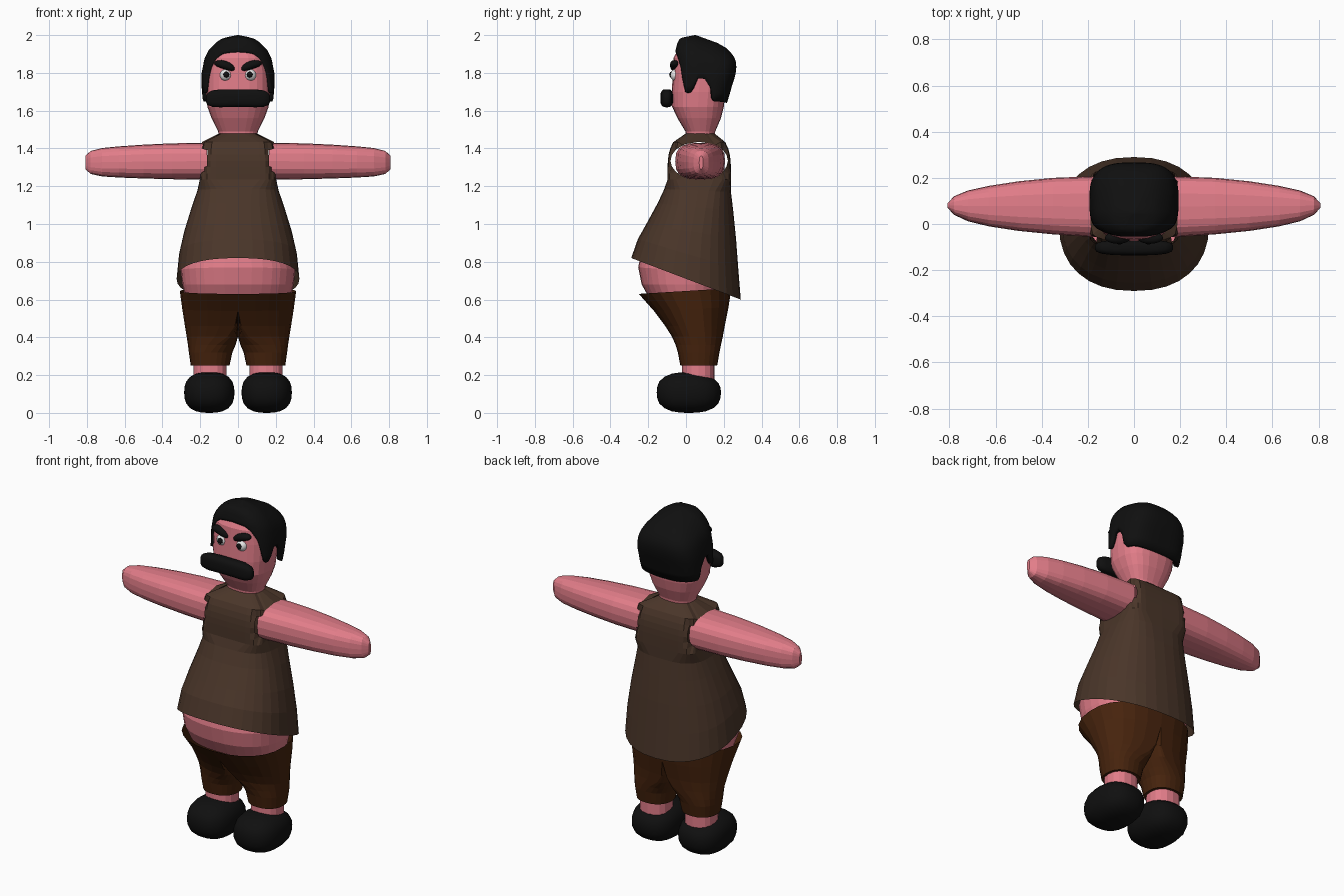
import bpy, bmesh, math
from mathutils import Vector, Matrix

if "Cube" in bpy.data.objects:
    bpy.data.objects.remove(bpy.data.objects["Cube"])


def material(name, rgb):
    m = bpy.data.materials.new(name)
    m.diffuse_color = (*rgb, 1)
    m.use_nodes = True
    m.node_tree.nodes["Principled BSDF"].inputs["Base Color"].default_value = m.diffuse_color
    return m


SKIN = material("skin pink", (0.76, 0.205, 0.25))
SHIRT = material("shirt brown", (0.068, 0.036, 0.022))
PANTS = material("trouser brown", (0.062, 0.017, 0.004))
BLACK = material("black", (0.005, 0.005, 0.005))
WHITE = material("eye white", (0.8, 0.8, 0.8))


def finish(name, bm, mat, smooth=False):
    bmesh.ops.recalc_face_normals(bm, faces=bm.faces[:])
    for f in bm.faces:
        f.smooth = smooth
    me = bpy.data.meshes.new(name)
    bm.to_mesh(me)
    bm.free()
    me.materials.append(mat)
    ob = bpy.data.objects.new(name, me)
    bpy.context.collection.objects.link(ob)
    return ob


def unit_ring(n, e):
    """Points of a rounded square (superellipse) of radius 1."""
    def p(v):
        return math.copysign(abs(v) ** (2 / e), v) if abs(v) > 1e-9 else 0.0
    return [(p(math.cos(t)), p(math.sin(t))) for t in (2 * math.pi * i / n for i in range(n))]


def loft(rings, start=False, end=False):
    bm = bmesh.new()
    loops = [[bm.verts.new(p) for p in r] for r in rings]
    n = len(loops[0])
    for a, b in zip(loops, loops[1:]):
        for i in range(n):
            j = (i + 1) % n
            bm.faces.new((a[i], a[j], b[j], b[i]))
    if start:
        bm.faces.new(loops[0][::-1])
    if end:
        bm.faces.new(loops[-1])
    return bm


def tilted_ring(yf, zf, yb, zb, w, e=2.3, n=32, cx=0):
    """Level or tilted ring given by its front point, back point and half width."""
    return [(cx + w * c, yf + (yb - yf) * (s + 1) / 2, zf + (zb - zf) * (s + 1) / 2)
            for c, s in unit_ring(n, e)]


def blob(name, centre, radii, mat, e=2.0, turn=0.0, shape=None, seg=24):
    """Rounded ellipsoid, optionally boxy, reshaped and turned about y."""
    bm = bmesh.new()
    bmesh.ops.create_uvsphere(bm, u_segments=seg, v_segments=seg // 2, radius=1)
    rot = Matrix.Rotation(turn, 3, 'Y')
    for v in bm.verts:
        k = sum(abs(c) ** e for c in v.co) ** (1 / e)
        p = v.co / k
        if shape:
            p = shape(p)
        v.co = rot @ Vector([a * b for a, b in zip(p, radii)]) + Vector(centre)
    return finish(name, bm, mat, True)


def table(rows, x):
    """Linear interpolation in rows of (x, values...)."""
    for a, b in zip(rows, rows[1:]):
        if x <= b[0]:
            f = max(0, (x - a[0]) / (b[0] - a[0]))
            return [p + (q - p) * f for p, q in zip(a[1:], b[1:])]
    return list(rows[-1][1:])


# Shirt: tilted hem, boxy chest, open arm holes
rings = [tilted_ring(*r) for r in [
    (-0.29, 0.82, 0.29, 0.60, 0.325), (-0.255, 0.92, 0.277, 0.76, 0.312),
    (-0.21, 1.0, 0.265, 0.92, 0.285), (-0.15, 1.11, 0.25, 1.07, 0.245, 2.5),
    (-0.115, 1.185, 0.238, 1.17, 0.215, 3)]]
for i in range(7):
    z = 1.235 + 0.033 * i
    inset = 0.03 * (i / 6) ** 4
    rings.append(tilted_ring(-0.098 + inset, z, 0.238 - inset, z, 0.2 - inset / 3, 6))
rings.append(tilted_ring(0.0, 1.48, 0.15, 1.48, 0.10, 2.6))
bm = loft(rings)


def hole_pos(p):
    return Vector(((p.y - 0.07) / 0.152, (p.z - 1.335) / 0.1))


gone = [f for f in bm.faces if abs(f.calc_center_median().x) > 0.165
        and hole_pos(f.calc_center_median()).length < 1.08]
bmesh.ops.delete(bm, geom=gone, context='FACES')
for v in bm.verts:
    if v.is_boundary and 1.2 < v.co.z < 1.46:
        d = hole_pos(v.co).normalized()
        v.co.y, v.co.z = 0.07 + d.x * 0.152, 1.335 + d.y * 0.1
finish("shirt", bm, SHIRT)

# Bare belly between shirt and trousers
finish("belly", loft([tilted_ring(*r) for r in [
    (-0.19, 0.60, 0.20, 0.60, 0.275), (-0.235, 0.68, 0.225, 0.68, 0.295),
    (-0.253, 0.77, 0.245, 0.74, 0.304), (-0.235, 0.86, 0.24, 0.79, 0.285)]], True, True), SKIN)

# Head and neck
finish("head", loft([tilted_ring(yf, z, yb, z, w, 2.6, 24) for yf, yb, z, w in [
    (0.0, 0.15, 1.44, 0.10), (-0.003, 0.155, 1.49, 0.105), (-0.045, 0.185, 1.56, 0.14),
    (-0.073, 0.2, 1.62, 0.162), (-0.075, 0.21, 1.70, 0.17), (-0.07, 0.225, 1.8, 0.17),
    (-0.066, 0.22, 1.88, 0.155), (-0.035, 0.19, 1.935, 0.11)]], True, True), SKIN)

# Hair: cap whose lower edge forms hairline, sideburns and nape
EDGE = [(0, 1.91), (20, 1.90), (32, 1.87), (42, 1.83), (50, 1.76), (60, 1.70), (70, 1.69),
        (78, 1.72), (84, 1.77), (92, 1.77), (98, 1.70), (104, 1.65), (180, 1.64)]
CAP = [(1.6, 0.185, -0.055, 0.205), (1.7, 0.193, -0.055, 0.235), (1.8, 0.193, -0.055, 0.262),
       (1.88, 0.178, -0.055, 0.268), (1.92, 0.158, -0.055, 0.26), (1.96, 0.12, -0.045, 0.235),
       (1.985, 0.08, -0.03, 0.19), (2.0, 0.005, 0.045, 0.055)]
N, ROWS = 60, 12
rings = []
for k in range(ROWS + 1):
    ring = []
    for i, (c, s) in enumerate(unit_ring(N, 3.2)):
        low = table(EDGE, abs((i * 360 / N + 90 + 180) % 360 - 180))[0]
        h = low + (2.0 - low) * math.sin(k / ROWS * math.pi / 2)
        w, yf, yb = table(CAP, h)
        y = yf + (yb - yf) * (s + 1) / 2
        drop = 0.25 * max(0, y - 0.05) * min(1, max(0, (h - 1.75) / 0.2))
        ring.append((w * c, y, h - drop))
    rings.append(ring)
hair = finish("hair", loft(rings, end=True), BLACK, True)
solid = hair.modifiers.new("thickness", 'SOLIDIFY')
solid.thickness, solid.offset = 0.025, -1

# Moustache, thinner in the middle with drooping ends
blob("moustache", (0, -0.102, 1.662), (0.17, 0.034, 0.058), BLACK, 3.2,
     shape=lambda p: Vector((p.x, p.y, p.z * (0.8 + 0.2 * p.x ** 2) + 0.08 * (1 - p.x ** 2))))

# Trousers: one half with its leg, then the other
LEG = [  # front y, front z, back y, back z, outer x, inner x, roundness of leg
    (-0.25, 0.63, 0.24, 0.66, 0.308, 0, 0), (-0.17, 0.54, 0.225, 0.56, 0.295, 0, 0),
    (-0.11, 0.46, 0.205, 0.46, 0.281, 0, 0.12), (-0.075, 0.405, 0.195, 0.405, 0.272, 0, 0.4),
    (-0.055, 0.36, 0.185, 0.36, 0.265, 0.016, 0.8), (-0.043, 0.32, 0.177, 0.32, 0.26, 0.03, 1),
    (-0.03, 0.25, 0.165, 0.25, 0.25, 0.045, 1)]
for side, s in (("left", 1), ("right", -1)):
    rings = []
    for yf, zf, yb, zb, out, inn, f in LEG:
        xc, a = (out + inn) / 2, (out - inn) / 2
        rings.append([(s * ((1 - f) * out * max(0, c) + f * (xc + a * c)),
                       yf + (yb - yf) * (t + 1) / 2, zf + (zb - zf) * (t + 1) / 2)
                      for c, t in unit_ring(24, 2.3)])
    bm = loft(rings, end=True)
    inner = [f for f in bm.faces if all(abs(v.co.x) < 1e-4 for v in f.verts)]
    bmesh.ops.delete(bm, geom=inner, context='FACES')
    finish(side + "_trouser_leg", bm, PANTS)

    # Ankle and shoe
    finish(side + "_ankle", loft([tilted_ring(-0.02, z, 0.15, z, 0.088, 2.3, 16, s * 0.148)
                                  for z in (0.12, 0.27)], True, True), SKIN)
    blob(side + "_shoe", (s * 0.152, 0.015, 0.108), (0.133, 0.17, 0.108), BLACK, 2.6,
         shape=lambda p: Vector((p.x, p.y, p.z - 0.13 * max(0, p.y) * max(0, p.z))))

    # Arm tapering to a rounded stump
    rings = []
    for x, y0, y1, z0, z1 in [
            (0.165, -0.057, 0.207, 1.235, 1.43), (0.35, -0.045, 0.2, 1.237, 1.427),
            (0.5, -0.03, 0.185, 1.241, 1.42), (0.63, -0.01, 0.165, 1.246, 1.411),
            (0.72, 0.012, 0.145, 1.252, 1.402), (0.78, 0.04, 0.12, 1.265, 1.387),
            (0.808, 0.07, 0.09, 1.29, 1.36)]:
        rings.append([(s * x, (y0 + y1) / 2 + (y1 - y0) / 2 * c, (z0 + z1) / 2 + (z1 - z0) / 2 * t)
                      for c, t in unit_ring(20, 2.8)])
    finish(side + "_arm", loft(rings, True, True), SKIN)

    # Eye, pupil and frowning brow
    blob(side + "_eye", (s * 0.065, -0.052, 1.788), (0.032, 0.032, 0.032), WHITE, seg=16)
    blob(side + "_pupil", (s * 0.063, -0.077, 1.79), (0.017, 0.012, 0.017), BLACK, seg=12)
    blob(side + "_eyebrow", (s * 0.071, -0.06, 1.835), (0.058, 0.025, 0.022), BLACK, 2.2, -s * 0.32,
         shape=lambda p: Vector((p.x, p.y, p.z + 0.3 * (1 - p.x ** 2))), seg=16)
